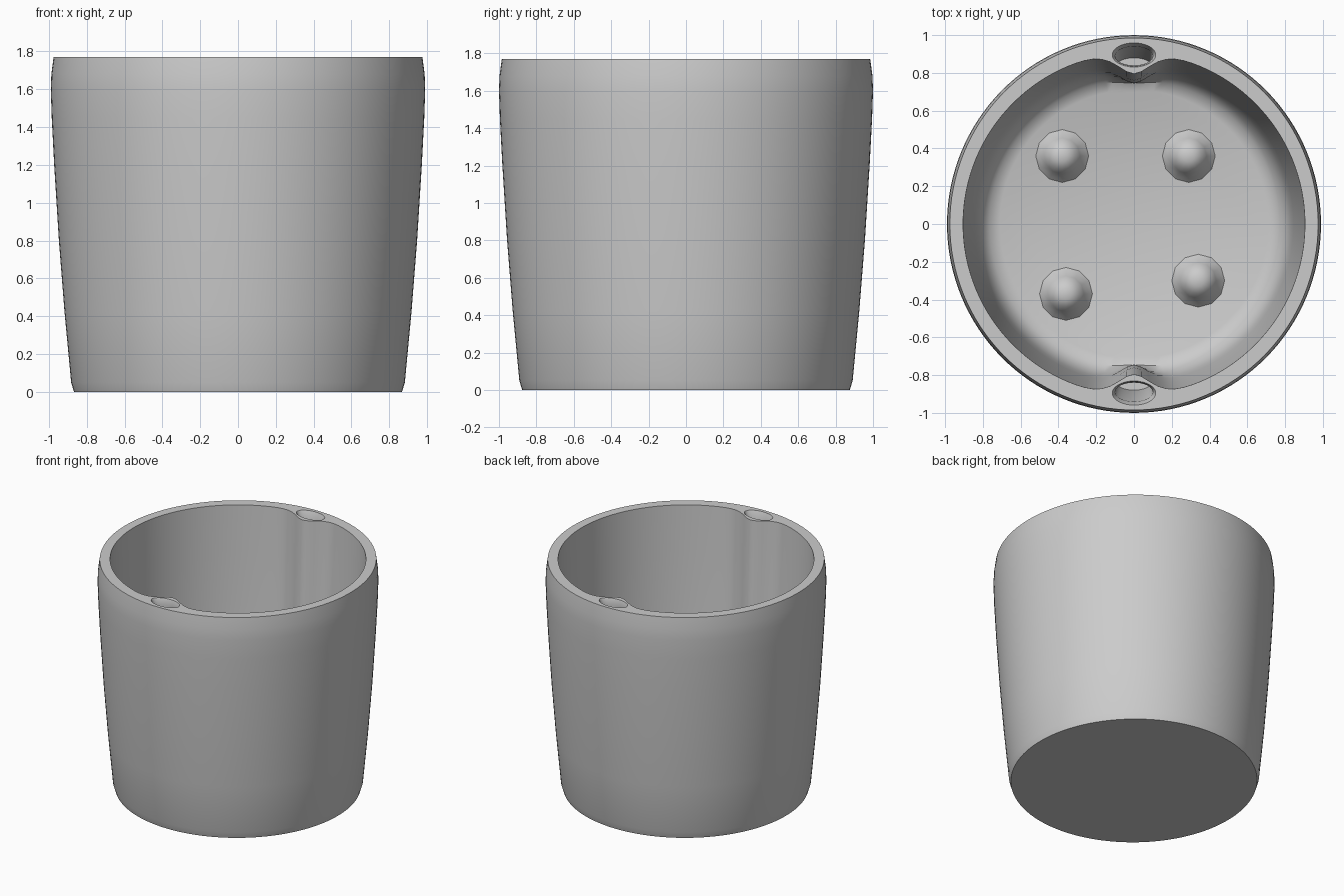
import bpy, bmesh
from math import sin, cos, pi, exp, radians

cube = bpy.data.objects.get("Cube")
if cube:
    bpy.data.objects.remove(cube)

grey = bpy.data.materials.new("plain grey")
grey.use_nodes = True
grey.diffuse_color = (0.6, 0.6, 0.6, 1)
grey.node_tree.nodes["Principled BSDF"].inputs["Base Color"].default_value = (0.6, 0.6, 0.6, 1)

HEIGHT, FLOOR = 1.77, 0.3


def loft(name, rings):
    """Skin closed rings of points in order and cap both ends."""
    bm = bmesh.new()
    loops = [[bm.verts.new(p) for p in ring] for ring in rings]
    n = len(loops[0])
    for a, b in zip(loops, loops[1:]):
        for i in range(n):
            j = (i + 1) % n
            bm.faces.new((a[i], a[j], b[j], b[i]))
    bm.faces.new(loops[0][::-1])
    bm.faces.new(loops[-1])
    bmesh.ops.recalc_face_normals(bm, faces=bm.faces)
    mesh = bpy.data.meshes.new(name)
    bm.to_mesh(mesh)
    bm.free()
    mesh.materials.append(grey)
    obj = bpy.data.objects.new(name, mesh)
    bpy.context.collection.objects.link(obj)
    return obj


def oval(rx, ry, z, x=0, y=0, n=32):
    return [(x + rx * cos(2 * pi * i / n), y + ry * sin(2 * pi * i / n), z) for i in range(n)]


def inner_ring(r, z, boss, n=128):
    """Inside wall outline with a rounded boss at the front and back."""
    ring = []
    for i in range(n):
        a = 2 * pi * i / n
        rr = r - boss * exp(-(cos(a) / 0.14) ** 2)
        ring.append((rr * cos(a), rr * sin(a), z))
    return ring


def smooth(obj, angle=35):
    bpy.ops.object.select_all(action="DESELECT")
    obj.select_set(True)
    bpy.context.view_layer.objects.active = obj
    bpy.ops.object.shade_smooth_by_angle(angle=radians(angle))


# Pot: outer wall, flat rim, inner wall and rounded floor
outer = [(0.87, 0), (0.885, 0.05), (0.92, 0.42), (0.95, 0.8), (0.975, 1.2),
         (0.988, 1.45), (0.993, 1.6), (0.99, 1.68), (0.978, HEIGHT)]
inner = [(0.905, HEIGHT, 0.11), (0.89, 1.4, 0.11), (0.87, 1, 0.11), (0.845, FLOOR + 0.3, 0.1),
         (0.83, FLOOR + 0.16, 0.08), (0.805, FLOOR + 0.07, 0.05), (0.765, FLOOR + 0.02, 0.02),
         (0.71, FLOOR, 0)]
pot = loft("pot", [oval(r * 0.997, r * 1.007, z, n=128) for r, z in outer]
           + [inner_ring(r, z, b) for r, z, b in inner])

# Tapered sockets sunk into the rim above each boss
for side in (1, -1):
    socket = [(0.13, 0.075, HEIGHT + 0.03, 0.895), (0.11, 0.06, HEIGHT - 0.01, 0.895),
              (0.1, 0.05, HEIGHT - 0.05, 0.89), (0.09, 0.04, HEIGHT - 0.7, 0.84)]
    cutter = loft("socket_cutter", [oval(rx, ry, z, y=side * y) for rx, ry, z, y in socket])
    cutter.hide_render = True
    mod = pot.modifiers.new("socket", "BOOLEAN")
    mod.object, mod.operation, mod.solver = cutter, "DIFFERENCE", "EXACT"
    bpy.context.view_layer.objects.active = pot
    bpy.ops.object.modifier_apply(modifier=mod.name)
    bpy.data.objects.remove(cutter)
smooth(pot)

# Four soft bumps on the floor
for x, y in ((-0.38, 0.36), (0.29, 0.36), (-0.36, -0.37), (0.34, -0.3)):
    profile = [(0.15, -0.01), (0.12, 0.02), (0.095, 0.06), (0.07, 0.1), (0.03, 0.12)]
    smooth(loft("floor_bump", [oval(r, r, FLOOR + z, x, y, 12) for r, z in profile]), 60)
